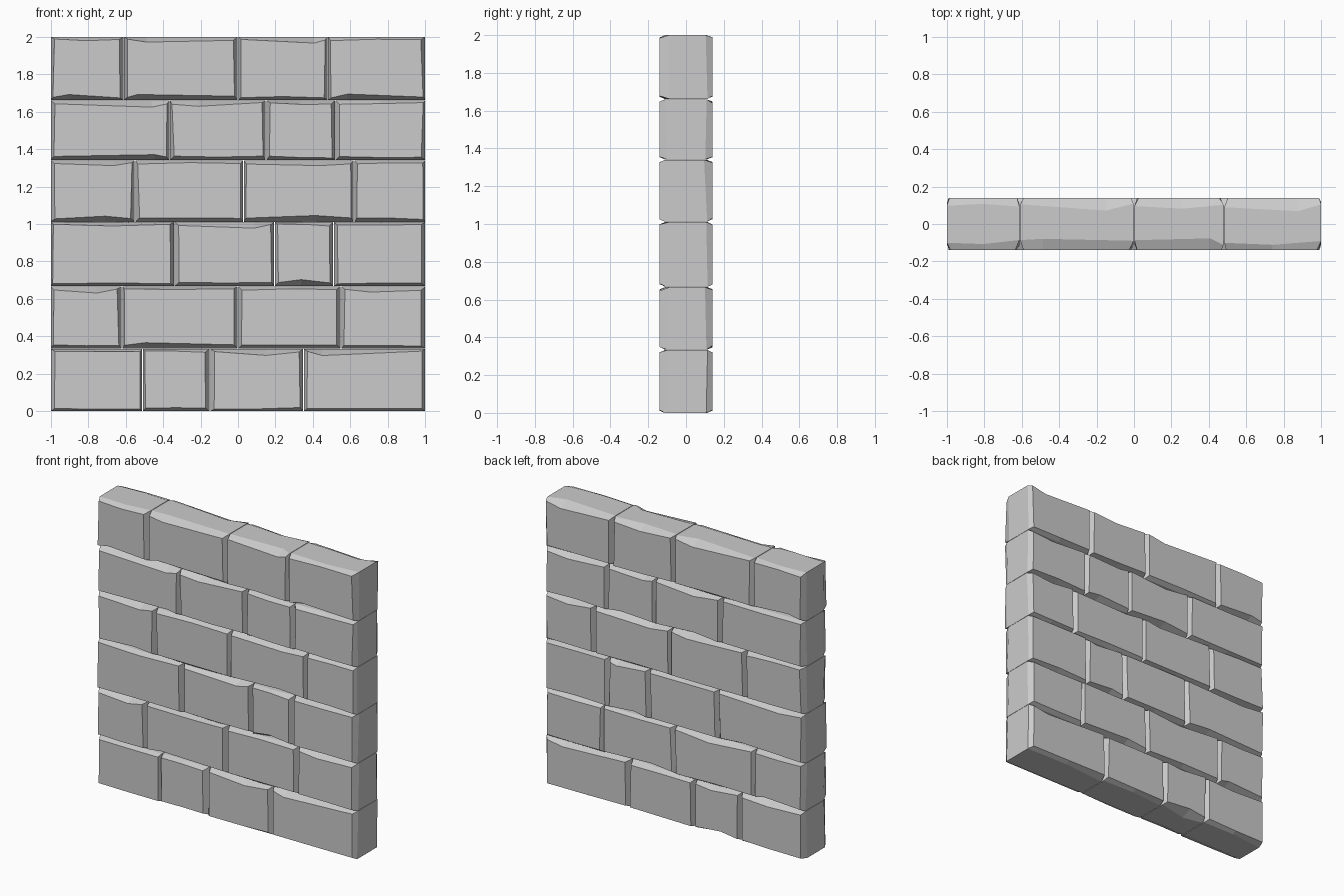
import bpy, bmesh, random

if "Cube" in bpy.data.objects:
    bpy.data.objects.remove(bpy.data.objects["Cube"])

random.seed(7)
HALF = 0.14                                            # half wall thickness
LEVELS = [0, 0.335, 0.668, 1.012, 1.342, 1.662, 2.0]   # course heights
JOINTS = [(-0.51, -0.15, 0.35), (-0.62, 0.0, 0.55), (-0.34, 0.195, 0.51),
          (-0.55, 0.03, 0.62), (-0.365, 0.15, 0.52), (-0.61, 0.0, 0.48)]

# Chips on the front arrises: (course, stone) -> position along the edge
TOP_CHIPS = {(0, 2): 0.6, (0, 3): 0.15, (1, 0): 0.65, (1, 3): 0.35, (2, 1): 0.8,
             (3, 0): 0.75, (3, 2): 0.7, (4, 0): 0.85, (4, 1): 0.3,
             (5, 1): 0.2, (5, 2): 0.85}
BOTTOM_CHIPS = {(1, 1): 0.2, (2, 2): 0.45, (3, 0): 0.65, (3, 2): 0.65,
                (4, 0): 0.88, (5, 0): 0.25, (5, 1): 0.12, (5, 3): 0.2}


def rings(x0, x1, z0, z1, side, top_chip, bottom_chip):
    """Face outline and body outline of one side; side is -1 front, 1 back."""
    w = x1 - x0
    tb, tt = bottom_chip or 0.5, top_chip or 0.5
    corners = [(x0, z0, 1, 1), (x0 + tb * w, z0, 0, 1), (x1, z0, -1, 1),
               (x1, z1, -1, -1), (x0 + tt * w, z1, 0, -1), (x0, z1, 1, -1)]
    face, body = [], []
    for i, (x, z, sx, sz) in enumerate(corners):
        chipped = (i == 1 and bottom_chip) or (i == 4 and top_chip)
        inset = random.uniform(0.028, 0.036) if chipped else random.uniform(0.011, 0.021)
        drop = random.uniform(0.055, 0.075) if chipped else random.uniform(0.025, 0.055)
        face.append((x + sx * random.uniform(0.01, 0.024), side * HALF, z + sz * inset))
        body.append((x, side * (HALF - drop), z))
    return face, body


def stone(name, x0, x1, z0, z1, key):
    front, front_body = rings(x0, x1, z0, z1, -1, TOP_CHIPS.get(key), BOTTOM_CHIPS.get(key))
    chip = lambda: random.choice((None, random.uniform(0.2, 0.8)))
    back, back_body = rings(x0, x1, z0, z1, 1, chip(), chip())
    bm = bmesh.new()
    loops = [[bm.verts.new(p) for p in ring] for ring in (front, front_body, back_body, back)]
    bm.faces.new(loops[0])
    bm.faces.new(loops[3][::-1])
    for a, b in zip(loops, loops[1:]):
        for i in range(6):
            j = (i + 1) % 6
            bm.faces.new((a[i], b[i], b[j], a[j]))
    bmesh.ops.recalc_face_normals(bm, faces=bm.faces)
    mesh = bpy.data.meshes.new(name)
    bm.to_mesh(mesh)
    bm.free()
    bpy.context.collection.objects.link(bpy.data.objects.new(name, mesh))


# Six courses of four through-stones in running bond
for row, joints in enumerate(JOINTS):
    xs = (-1, *joints, 1)
    for col in range(4):
        left = xs[col] + (0.002 if col else 0)
        right = xs[col + 1] - (0.002 if col < 3 else 0)
        stone(f"stone_course{row + 1}_{col + 1}", left, right,
              LEVELS[row], LEVELS[row + 1] - (0.002 if row < 5 else 0), (row, col))
